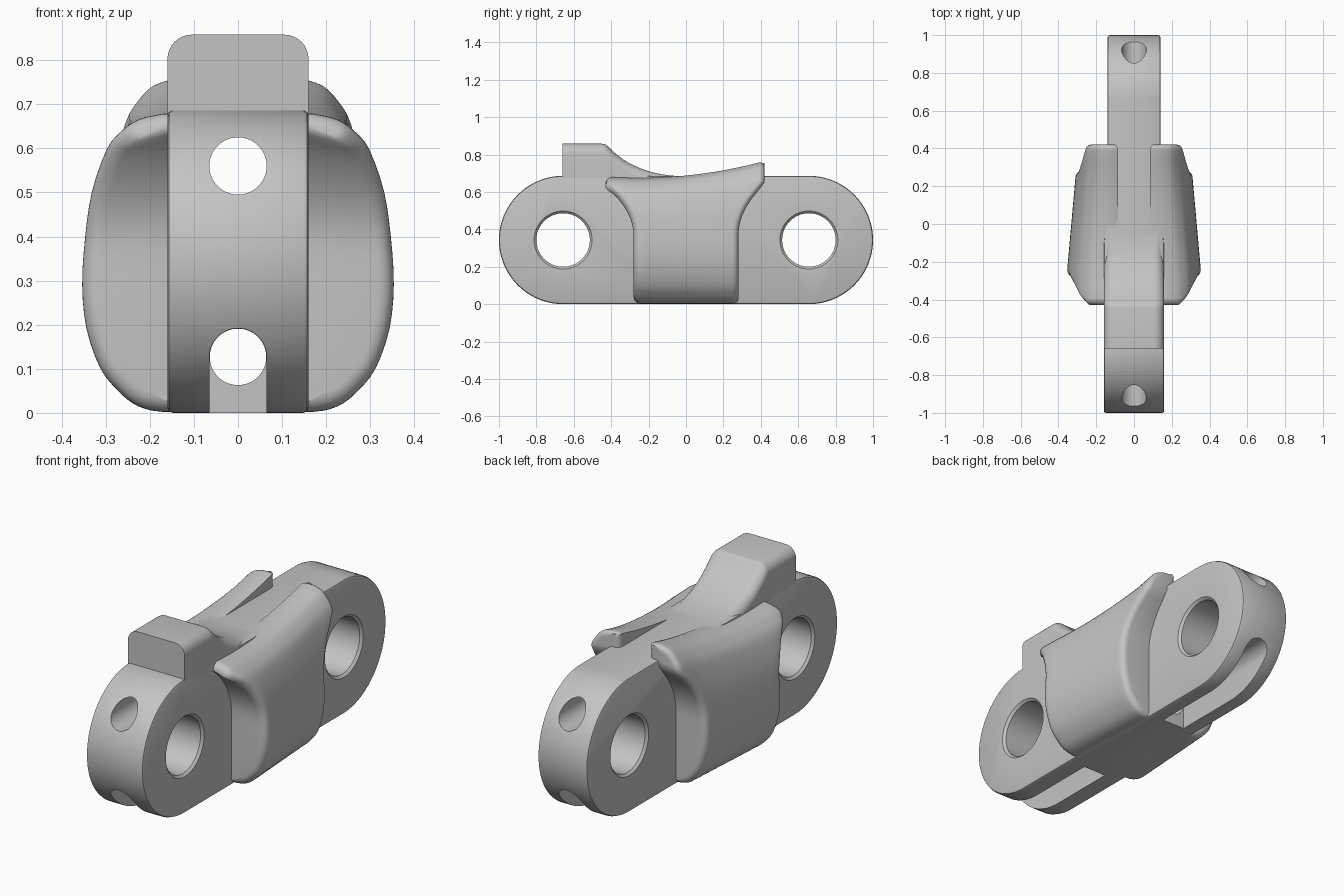
import bpy, bmesh, math
from mathutils import Vector

old = bpy.data.objects.get("Cube")
if old:
    bpy.data.objects.remove(old, do_unlink=True)

grey = bpy.data.materials.new("plain grey")
grey.use_nodes = True
tone = (0.55, 0.55, 0.55, 1)
grey.diffuse_color = tone
grey.node_tree.nodes["Principled BSDF"].inputs["Base Color"].default_value = tone

RADIUS, CENTRE, FRONT_W, REAR_W = 0.343, 0.657, 0.16, 0.14


def clamp(v):
    return max(0.0, min(1.0, v))


def add_object(name, bm):
    bmesh.ops.recalc_face_normals(bm, faces=bm.faces)
    mesh = bpy.data.meshes.new(name)
    bm.to_mesh(mesh)
    bm.free()
    mesh.materials.append(grey)
    obj = bpy.data.objects.new(name, mesh)
    bpy.context.collection.objects.link(obj)
    return obj


def loft(name, rings):
    """Skin a row of even-sized rings; caps are strips across each end ring."""
    bm = bmesh.new()
    rows = [[bm.verts.new(p) for p in ring] for ring in rings]
    n = len(rows[0])
    for a, b in zip(rows, rows[1:]):
        for i in range(n):
            j = (i + 1) % n
            bm.faces.new((a[i], a[j], b[j], b[i]))
    for row in (rows[0], rows[-1]):
        for i in range(n // 2 - 1):
            bm.faces.new((row[i], row[i + 1], row[n - 2 - i], row[n - 1 - i]))
    return add_object(name, bm)


def spline(pts, steps):
    """Smooth curve through 2D points."""
    p = [Vector(q) for q in pts]
    p = [2 * p[0] - p[1]] + p + [2 * p[-1] - p[-2]]
    out = []
    for a, b, c, d in zip(p, p[1:], p[2:], p[3:]):
        for k in range(steps):
            t = k / steps
            out.append(0.5 * (2 * b + (c - a) * t + (2 * a - 5 * b + 4 * c - d) * t ** 2
                              + (3 * b - a - 3 * c + d) * t ** 3))
    return out + [p[-2]]


def finish(obj, angle=35):
    bpy.ops.object.select_all(action='DESELECT')
    obj.select_set(True)
    bpy.context.view_layer.objects.active = obj
    for mod in list(obj.modifiers):
        bpy.ops.object.modifier_apply(modifier=mod.name)
    bpy.ops.object.shade_smooth_by_angle(angle=math.radians(angle))


# Link bar: rounded-end outline, slightly narrower towards the back
bm = bmesh.new()
outline = []
for side in (1, -1):
    for k in range(49):
        a = math.pi * k / 48 - math.pi / 2
        outline.append((side * (CENTRE + RADIUS * math.cos(a)),
                        RADIUS + side * RADIUS * math.sin(a)))
face = bm.faces.new([bm.verts.new((-FRONT_W, y, z)) for y, z in outline])
ext = bmesh.ops.extrude_face_region(bm, geom=[face])
for v in ext["geom"]:
    if isinstance(v, bmesh.types.BMVert):
        v.co.x = FRONT_W
for y in (-0.1, 0.1):
    bmesh.ops.bisect_plane(bm, geom=bm.verts[:] + bm.edges[:] + bm.faces[:],
                           plane_co=(0, y, 0), plane_no=(0, 1, 0))
for v in bm.verts:
    if v.co.y > 0:
        v.co.x *= REAR_W / FRONT_W
bar = add_object("link_bar", bm)
bevel = bar.modifiers.new("edge_chamfer", 'BEVEL')
bevel.width = 0.012
bevel.segments = 2
bevel.limit_method = 'ANGLE'
bevel.angle_limit = math.radians(50)


# Cutters: pin holes, upper bore, lower bore and the open slots below
def circle(r, n=64):
    return [(r * math.cos(2 * math.pi * (k + 0.5) / n),
             r * math.sin(2 * math.pi * (k + 0.5) / n)) for k in range(n)]


def along_y(name, shape, z, y0, y1):
    return loft(name, [[(u, y, z + v) for u, v in shape] for y in (y0, y1)])


cutters = []
for side, w in ((-1, FRONT_W), (1, REAR_W)):
    steps = ((-w - 0.02, 0.175), (-w + 0.012, 0.143), (w - 0.012, 0.143), (w + 0.02, 0.175))
    cutters.append(loft("pin_hole_cutter", [[(x, side * CENTRE + u, RADIUS + v)
                                              for u, v in circle(r)] for x, r in steps]))
    arch = [(0.065 * math.cos(math.pi * k / 23), 0.065 * math.sin(math.pi * k / 23))
            for k in range(24)]
    arch = [(0.065, -0.2)] + arch + [(-0.065, -0.2)]
    cutters.append(along_y("slot_cutter", arch, 0.127, side * 0.3, side * 1.1))
cutters.append(along_y("upper_bore_cutter", circle(0.065, 48), 0.56, -1.1, 1.1))
cutters.append(along_y("lower_bore_cutter", circle(0.064, 48), 0.127, -0.33, 0.33))
for c in cutters:
    c.hide_render = True
    cut = bar.modifiers.new("cut", 'BOOLEAN')
    cut.operation = 'DIFFERENCE'
    cut.solver = 'EXACT'
    cut.object = c
finish(bar)
for c in cutters:
    bpy.data.objects.remove(c, do_unlink=True)

# Raised stop on top, with a scooped ramp down to the bar
ramp = [Vector((-0.66, 0.858))] + spline(
    [(-0.45, 0.858), (-0.425, 0.85), (-0.37, 0.8), (-0.3, 0.752), (-0.2, 0.711),
     (-0.1, 0.69), (0, 0.683)], 5)
rings = []
for y, top in ramp:
    r = min(0.055, top - 0.645)
    arc = [(FRONT_W - r + r * math.cos(a), top - r + r * math.sin(a))
           for a in (math.pi / 2 * k / 8 for k in range(9))]
    half = [(FRONT_W, 0.64)] + arc
    rings.append([(x, y, z) for x, z in half] + [(-x, y, z) for x, z in reversed(half)])
finish(loft("top_stop", rings))

# Side wings: barrel section, flared ends, top edge rising to the back
section = spline([(0.17, 0.002), (0.205, 0.007), (0.24, 0.021), (0.275, 0.05), (0.315, 0.1),
                  (0.347, 0.19), (0.357, 0.29), (0.35, 0.4), (0.333, 0.5), (0.298, 0.6),
                  (0.265, 0.64), (0.225, 0.667), (0.17, 0.68)], 3)
INNER = 0.085


def reach(z, flare):
    return 0.28 + flare * clamp((z - 0.37) / 0.28) ** 2


def wing_point(z0, t, off, round_f, round_r):
    """Depth and height of one section level at one station."""
    z = z0
    for _ in range(6):
        front = -reach(z, 0.15) + round_f
        rear = reach(z, 0.14) - round_r
        y = front + (rear - front) * t + off
        top = 0.675 + 0.09 * ((y + 0.25) / 0.67) ** 2
        z = z0 if z0 < 0.4 else 0.4 + (z0 - 0.4) * (top - 0.4) / 0.28
    return y, z


ROUND_F, ROUND_R = 0.04, 0.03
angles = [math.pi / 2 * k / 6 for k in range(1, 7)]
stations = [(0, -ROUND_F * math.sin(a), ROUND_F * (1 - math.cos(a))) for a in reversed(angles)]
stations += [(k / 16, 0, 0) for k in range(17)]
stations += [(1, ROUND_R * math.sin(a), ROUND_R * (1 - math.cos(a))) for a in angles]


def wing_ring(t, off, inset, side):
    outer, inner = [], []
    for w, z0 in section:
        y, z = wing_point(z0, t, off, ROUND_F, ROUND_R)
        outer.append(Vector((w * (1 - 0.14 * clamp((y + 0.28) / 0.56)), y, z)))
        inner.append(Vector((INNER, y, z)))
    inner[-1].x += 0.015
    ring = outer + inner[::-1]
    n = len(ring)
    out = []
    for i, p in enumerate(ring):
        d = ring[(i + 1) % n] - ring[i - 1]
        normal = Vector((d.z, 0, -d.x)).normalized()
        q = p - normal * inset
        out.append((side * q.x, q.y, q.z))
    return out


for side, label in ((1, "left"), (-1, "right")):
    finish(loft(label + "_wing", [wing_ring(*s, side) for s in stations]), 50)
